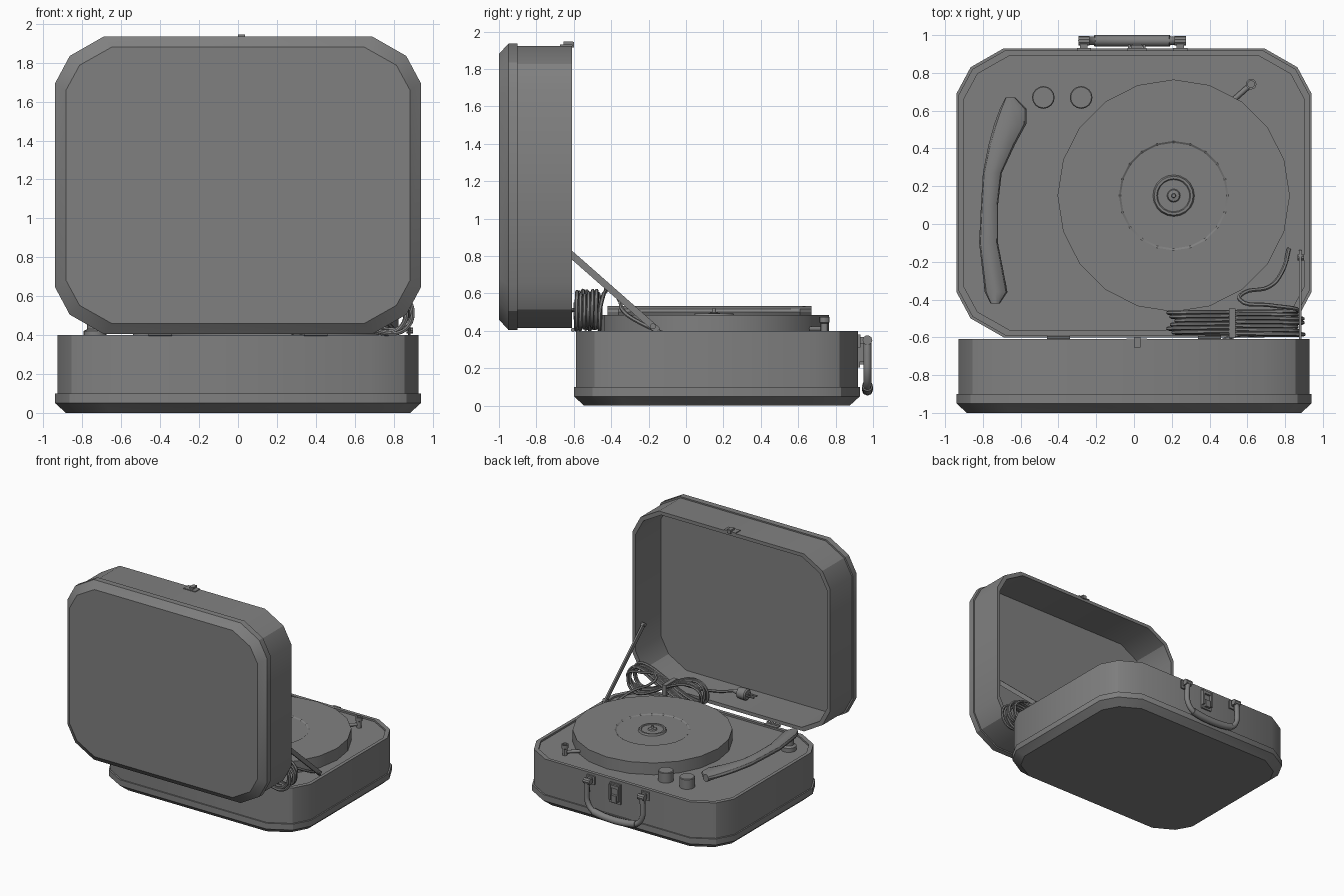
import bpy
import bmesh
from math import sin, cos, pi, radians
from mathutils import Vector

if "Cube" in bpy.data.objects:
    bpy.data.objects.remove(bpy.data.objects["Cube"])

grey = bpy.data.materials.new("mid_grey")
grey.use_nodes = True
COLOUR = (0.216, 0.216, 0.216, 1)
grey.diffuse_color = COLOUR
grey.node_tree.nodes["Principled BSDF"].inputs["Base Color"].default_value = COLOUR


def finish(obj, angle=30):
    """Give the object its material and angle-limited smooth shading."""
    obj.data.materials.clear()
    obj.data.materials.append(grey)
    bpy.ops.object.select_all(action='DESELECT')
    obj.select_set(True)
    bpy.context.view_layer.objects.active = obj
    bpy.ops.object.shade_smooth_by_angle(angle=radians(angle))
    return obj


def loft(name, rings):
    """Skin a stack of closed rings and cap both ends."""
    bm = bmesh.new()
    loops = [[bm.verts.new(p) for p in ring] for ring in rings]
    for a, b in zip(loops, loops[1:]):
        for i in range(len(a)):
            j = (i + 1) % len(a)
            bm.faces.new((a[i], a[j], b[j], b[i]))
    bm.faces.new(loops[0])
    bm.faces.new(loops[-1])
    bmesh.ops.recalc_face_normals(bm, faces=bm.faces)
    mesh = bpy.data.meshes.new(name)
    bm.to_mesh(mesh)
    bm.free()
    obj = bpy.data.objects.new(name, mesh)
    bpy.context.collection.objects.link(obj)
    return finish(obj)


def turned(name, centre, profile, sides=16, axis='Z'):
    """Revolve (radius, height) pairs about an axis through centre."""
    def place(r, h, a):
        u, v = r * cos(a), r * sin(a)
        return Vector(centre) + Vector((u, v, h) if axis == 'Z' else (h, u, v))
    return loft(name, [[place(r, h, 2 * pi * i / sides) for i in range(sides)]
                       for r, h in profile])


def box(name, centre, size):
    x, y, z = (s / 2 for s in size)
    c = Vector(centre)
    return loft(name, [[c + Vector((sx * x, sy * y, h)) for sx, sy in
                        ((-1, -1), (1, -1), (1, 1), (-1, 1))] for h in (-z, z)])


def tube(name, points, radius, smooth=True, sides=2):
    """Round cord through the points."""
    curve = bpy.data.curves.new(name, 'CURVE')
    curve.dimensions = '3D'
    curve.bevel_depth = radius
    curve.bevel_resolution = sides
    curve.use_fill_caps = True
    curve.resolution_u = 5
    if smooth:
        spline = curve.splines.new('BEZIER')
        spline.bezier_points.add(len(points) - 1)
        for bp, p in zip(spline.bezier_points, points):
            bp.co = p
            bp.handle_left_type = bp.handle_right_type = 'AUTO'
    else:
        spline = curve.splines.new('POLY')
        spline.points.add(len(points) - 1)
        for sp, p in zip(spline.points, points):
            sp.co = (*p, 1)
    obj = bpy.data.objects.new(name, curve)
    bpy.context.collection.objects.link(obj)
    bpy.ops.object.select_all(action='DESELECT')
    obj.select_set(True)
    bpy.context.view_layer.objects.active = obj
    bpy.ops.object.convert(target='MESH')
    return finish(bpy.context.object, 50)


# Case halves share one clipped-corner outline and one depth profile
HW, HH = 0.94, 0.765


def outline(inset):
    corner = [(HW, HH - 0.24), (HW - 0.075, HH - 0.1), (HW - 0.25, HH)]
    pts = corner + [(-x, y) for x, y in reversed(corner)]
    pts += [(-x, -y) for x, y in pts]
    return [(x * (1 - inset / HW), y * (1 - inset / HH)) for x, y in pts]


def case_half(name, place, depth, floor):
    profile = [(0.055, 0), (0, 0.05), (0, 0.1), (0.011, 0.1),
               (0.011, depth), (0.04, depth), (0.04, floor)]
    return loft(name, [[place(u, v, w) for u, v in outline(inset)]
                       for inset, w in profile])


case_half("base_case", lambda u, v, w: (u, 0.165 + v, w), 0.4, 0.385)
case_half("lid_case", lambda u, v, w: (u, w - 1, 1.17 + v), 0.39, 0.05)

# Platter with recessed centre, hub and spindle
turned("platter", (0.21, 0.15, 0),
       [(0.615, 0.38), (0.615, 0.485), (0.29, 0.485), (0.28, 0.478), (0.11, 0.478),
        (0.103, 0.492), (0.09, 0.492), (0.085, 0.486), (0.035, 0.486),
        (0.03, 0.495), (0.012, 0.498), (0.01, 0.518)], 20)

# Control knobs
for side, x in (("outer", -0.48), ("inner", -0.28)):
    turned(side + "_knob", (x, 0.67, 0.38), [(0.06, 0), (0.06, 0.085), (0.055, 0.09)])

# Speed lever
turned("lever_post", (0.62, 0.74, 0.38),
       [(0.02, 0), (0.02, 0.06), (0.028, 0.065), (0.028, 0.095), (0.018, 0.095), (0.018, 0.085)], 12)
tube("lever_link", [(0.62, 0.74, 0.41), (0.53, 0.66, 0.41)], 0.014, False)

# Tonearm: rounded sections of (y, left x, right x) lofted along its length
stations = [(-0.42, -0.76, -0.71), (-0.36, -0.79, -0.67), (-0.1, -0.82, -0.72),
            (0.1, -0.81, -0.72), (0.27, -0.8, -0.7), (0.42, -0.77, -0.63),
            (0.53, -0.74, -0.57), (0.61, -0.71, -0.57), (0.67, -0.68, -0.63)]
loft("tonearm", [[((a + b) / 2 + (b - a) / 2 * cos(t), y, 0.5 + 0.032 * sin(t))
                  for t in (2 * pi * i / 12 for i in range(12))] for y, a, b in stations])
turned("tonearm_pivot", (-0.735, -0.33, 0.38), [(0.06, 0), (0.06, 0.04), (0.04, 0.05), (0.04, 0.11)])

# Lid stay: flat bar with a pin at each end
along = Vector((0, 0.54, -0.475))
across = Vector((0, 0.475, 0.54)).normalized() * 0.018
top = Vector((0.88, -0.69, 0.875))
loft("lid_stay", [[p - across + Vector((s * 0.007, 0, 0)) for s in (-1, 1)]
                  + [p + across + Vector((s * 0.007, 0, 0)) for s in (1, -1)]
                  for p in (top, top + along)])
for end, p in (("upper", top), ("lower", top + along * 0.95)):
    turned(end + "_stay_pin", p, [(0.016, -0.015), (0.016, 0.02)], 10, 'X')

# Hinges along the seam
for side, x in (("right", -0.4), ("left", 0.4)):
    turned(side + "_hinge_barrel", (x, -0.605, 0.405), [(0.011, -0.06), (0.011, 0.06)], 8, 'X')
    box(side + "_hinge_leaf", (x, -0.585, 0.401), (0.12, 0.04, 0.006))

# Coiled power cord: plug end, bow-shaped turns, then the tail into the deck
turns, steps = 6, 20
path = [(0.08, -0.76, 0.5), (0.2, -0.74, 0.47), (0.36, -0.68, 0.475)]
for i in range(turns * steps + 6):
    t = -pi / 2 + 2 * pi * i / steps
    swell = 0.88 + 0.12 * sin(i * 0.37)
    path.append((0.54 + 0.36 * cos(t) * (0.94 + 0.06 * sin(i * 0.23)),
                 -0.59 + 0.125 * i / (turns * steps),
                 0.51 + 0.105 * swell * sin(2 * t)))
path += [(0.86, -0.45, 0.56), (0.72, -0.43, 0.61), (0.56, -0.4, 0.62), (0.58, -0.365, 0.58),
         (0.72, -0.33, 0.5), (0.79, -0.24, 0.44), (0.82, -0.13, 0.39)]
tube("power_cord", path, 0.011, sides=1)
box("cord_tie", (0.52, -0.525, 0.505), (0.035, 0.155, 0.09))

# Plug with two pins
turned("plug_body", (0.08, -0.76, 0.5),
       [(0.016, 0), (0.025, -0.04), (0.045, -0.05), (0.048, -0.12), (0.04, -0.13)], 12, 'X')
for side, y in (("near", -0.74), ("far", -0.78)):
    turned(side + "_plug_pin", (-0.05, y, 0.5), [(0.008, 0), (0.008, -0.07)], 8, 'X')

# Carrying handle: thin loop, thick grip and mounting brackets
half = [(0.255, 0.36), (0.262, 0.26), (0.255, 0.17), (0.2, 0.105), (0.1, 0.088)]
shape = [(-x, z) for x, z in half] + half[::-1]
tube("carry_handle", [(x - 0.01, 0.97, z) for x, z in shape], 0.022)
tube("handle_grip", [(x - 0.01, 0.97, z) for x, z in shape[3:-3]], 0.03)
for side, x in (("right", -0.265), ("left", 0.245)):
    box(side + "_handle_plate", (x, 0.925, 0.345), (0.075, 0.014, 0.07))
    box(side + "_handle_bracket", (x, 0.945, 0.35), (0.04, 0.05, 0.035))
    turned(side + "_handle_pin", (x, 0.97, 0.35), [(0.026, -0.03), (0.026, 0.03)], 10, 'X')

# Base latch: back plate, raised side cheeks and a catch
box("latch_plate", (0.015, 0.924, 0.29), (0.1, 0.014, 0.17))
for side, x in (("right", -0.025), ("left", 0.055)):
    box(side + "_latch_cheek", (x, 0.936, 0.3), (0.014, 0.03, 0.13))
box("latch_catch", (0.015, 0.94, 0.25), (0.05, 0.026, 0.06))
box("latch_button", (0.015, 0.936, 0.35), (0.06, 0.024, 0.025))

# Lid latch: plate on the lid edge with a small hook
box("lid_latch_plate", (0.015, -0.64, 1.926), (0.11, 0.065, 0.01))
box("lid_latch_hook", (0.018, -0.63, 1.936), (0.035, 0.05, 0.02))
box("lid_latch_lip", (0.018, -0.608, 1.93), (0.035, 0.02, 0.03))
